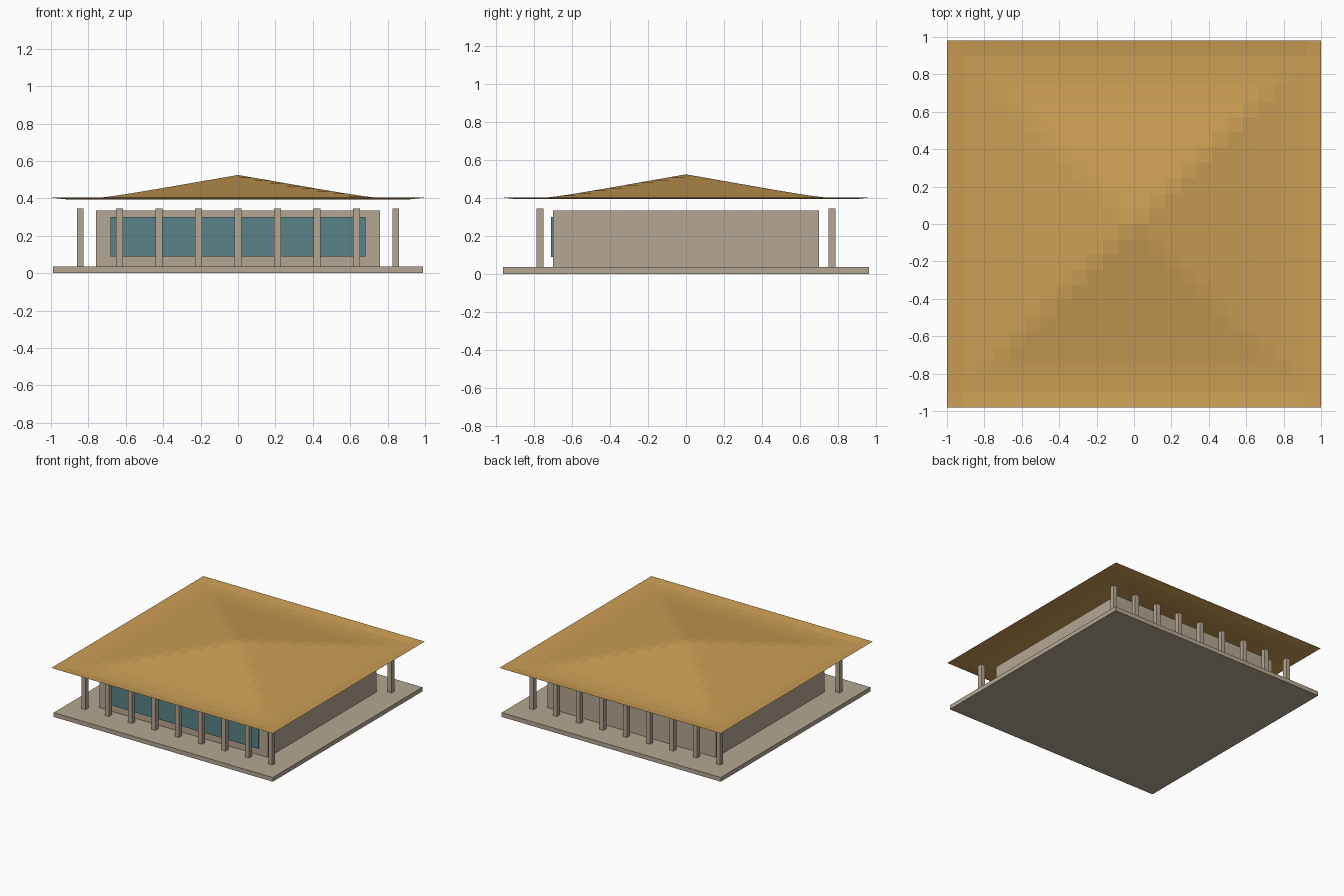
import bpy

if "Cube" in bpy.data.objects:
    bpy.data.objects.remove(bpy.data.objects["Cube"])

def material(name, rgb):
    m = bpy.data.materials.new(name)
    m.diffuse_color = (*rgb, 1)
    m.use_nodes = True
    m.node_tree.nodes["Principled BSDF"].inputs["Base Color"].default_value = m.diffuse_color
    return m

stone = material("stone", (0.46, 0.39, 0.29))
tile = material("roof_tile", (0.60, 0.34, 0.09))
glass = material("glass", (0.10, 0.23, 0.25))

def box(name, lo, hi, mat):
    center = [(a + b) / 2 for a, b in zip(lo, hi)]
    bpy.ops.mesh.primitive_cube_add(size=1, location=center)
    o = bpy.context.object
    o.name = name
    o.scale = [b - a for a, b in zip(lo, hi)]
    bpy.ops.object.transform_apply(location=False, rotation=False, scale=True)
    o.data.materials.append(mat)
    return o

# Plinth, hall and front glazing
box("plinth", (-0.99, -0.965, 0), (0.99, 0.965, 0.035), stone)
box("hall", (-0.76, -0.70, 0.035), (0.76, 0.70, 0.335), stone)
box("front_glazing", (-0.682, -0.712, 0.09), (0.682, -0.69, 0.30), glass)

# Colonnades at front and back
for side, y in (("front", -0.77), ("back", 0.77)):
    for i in range(9):
        x = (i - 4) * 0.211
        box(f"{side}_column_{i + 1}", (x - 0.018, y - 0.019, 0.035),
            (x + 0.018, y + 0.019, 0.345), stone)

# Pyramid roof sheet on a grid, flattening then curling up at the eaves
N = 24
verts, faces = [], []
for j in range(N + 1):
    for i in range(N + 1):
        u, v = 2 * i / N - 1, 2 * j / N - 1
        d = max(abs(u), abs(v))
        verts.append((u, v * 0.982, 0.525 - 0.173 * d + 0.052 * d ** 7))
for j in range(N):
    for i in range(N):
        a = j * (N + 1) + i
        faces.append((a, a + 1, a + N + 2, a + N + 1))
mesh = bpy.data.meshes.new("roof")
mesh.from_pydata(verts, [], faces)
mesh.materials.append(tile)
roof = bpy.data.objects.new("roof", mesh)
bpy.context.collection.objects.link(roof)
